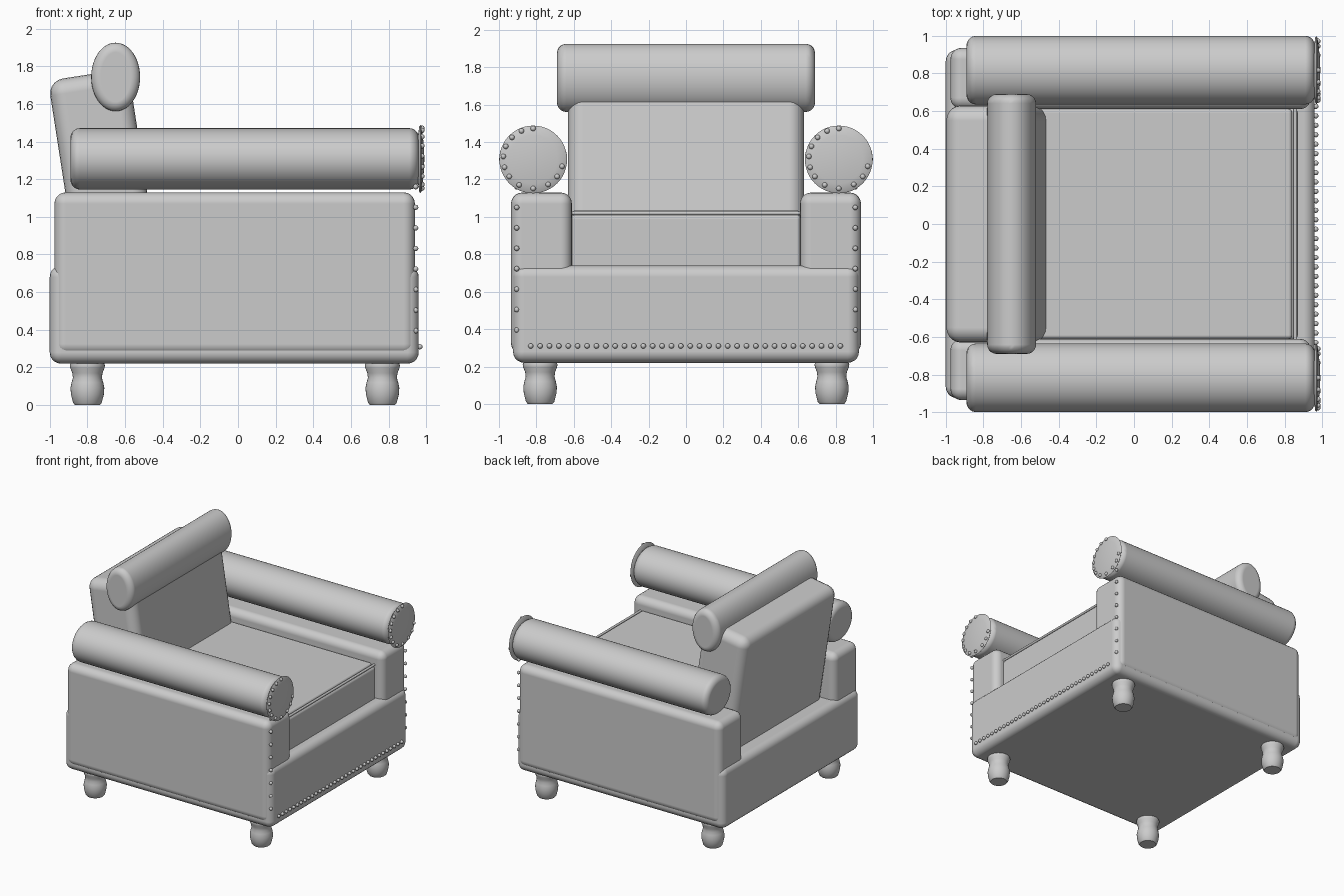
import bpy, bmesh, math
from mathutils import Matrix, Vector

if "Cube" in bpy.data.objects:
    bpy.data.objects.remove(bpy.data.objects["Cube"])


def finish(name, bm, bevel=0.0, segments=5):
    """Turn a bmesh into a smooth shaded object, optionally with rounded edges."""
    bmesh.ops.recalc_face_normals(bm, faces=bm.faces[:])
    me = bpy.data.meshes.new(name)
    bm.to_mesh(me)
    bm.free()
    ob = bpy.data.objects.new(name, me)
    bpy.context.collection.objects.link(ob)
    bpy.ops.object.select_all(action='DESELECT')
    ob.select_set(True)
    bpy.context.view_layer.objects.active = ob
    bpy.ops.object.shade_smooth_by_angle(angle=math.radians(40))
    if bevel:
        mod = ob.modifiers.new("rounding", 'BEVEL')
        mod.width = bevel
        mod.segments = segments
        mod.limit_method = 'ANGLE'
        mod.angle_limit = math.radians(50)
        mod.harden_normals = True
    return ob


def box(name, lo, hi, bevel):
    lo, hi = Vector(lo), Vector(hi)
    bm = bmesh.new()
    bmesh.ops.create_cube(bm, size=1)
    bmesh.ops.scale(bm, vec=hi - lo, verts=bm.verts)
    ob = finish(name, bm, bevel)
    ob.location = (lo + hi) / 2
    return ob


def roll(name, axis, center, length, ra, rz, bevel):
    """Elliptical bolster along x or y; ra is the sideways radius, rz the vertical one."""
    bm = bmesh.new()
    bmesh.ops.create_cone(bm, cap_ends=True, segments=48, radius1=1, radius2=1, depth=length)
    if axis == 'x':
        m = Matrix.Rotation(math.pi / 2, 4, 'Y')
        s = (1, ra, rz)
    else:
        m = Matrix.Rotation(math.pi / 2, 4, 'X')
        s = (ra, 1, rz)
    bmesh.ops.transform(bm, matrix=Matrix.Diagonal((*s, 1)) @ m, verts=bm.verts)
    ob = finish(name, bm, bevel)
    ob.location = center
    return ob


def lathe(name, profile, location, along_x=False, steps=32):
    """Spin (radius, height) points around z, optionally laid along x."""
    bm = bmesh.new()
    vs = [bm.verts.new((r, 0, h)) for r, h in profile]
    es = [bm.edges.new(p) for p in zip(vs, vs[1:])]
    bmesh.ops.spin(bm, geom=vs + es, cent=(0, 0, 0), axis=(0, 0, 1),
                   angle=2 * math.pi, steps=steps)
    bmesh.ops.remove_doubles(bm, verts=bm.verts[:], dist=1e-4)
    if along_x:
        bmesh.ops.rotate(bm, matrix=Matrix.Rotation(math.pi / 2, 3, 'Y'), verts=bm.verts)
    ob = finish(name, bm)
    ob.location = location
    return ob


def studs(name, points, radius=0.014):
    bm = bmesh.new()
    for p in points:
        bmesh.ops.create_uvsphere(bm, u_segments=12, v_segments=8, radius=radius,
                                  matrix=Matrix.Translation(p))
    return finish(name, bm)


# Base and seat
box("base", (-1.0, -0.925, 0.22), (0.96, 0.925, 0.74), 0.06)
box("seat_cushion", (-0.75, -0.615, 0.70), (0.87, 0.615, 1.012), 0.025)
box("seat_top_pad", (-0.75, -0.61, 0.90), (0.84, 0.61, 1.035), 0.02)
roll("seat_piping", 'y', (0.857, 0, 1.02), 1.23, 0.01, 0.01, 0)

# Leaning backrest and its head bolster
tilt = math.radians(-8.8)
back = box("backrest", (-0.215, -0.63, -0.54), (0.215, 0.63, 0.54), 0.08)
back.rotation_euler = (0, tilt, 0)
back.location = (-0.714, 0, 1.222)
roll("head_bolster", 'y', (-0.65, 0, 1.743), 1.38, 0.13, 0.182, 0.05)

# Arms, mirrored on y
for side, label in ((-1, "right"), (1, "left")):
    ys = sorted((side * 0.61, side * 0.936))
    box(f"{label}_arm_panel", (-0.975, ys[0], 0.265), (0.94, ys[1], 1.13), 0.06)
    yc = side * 0.817
    roll(f"{label}_arm_roll", 'x', (0.035, yc, 1.308), 1.85, 0.182, 0.163, 0.05)
    lathe(f"{label}_arm_cap",
          [(0, -0.02), (0.12, -0.006), (0.174, 0.002), (0.181, 0.008), (0.174, 0.013),
           (0.13, 0.02), (0.07, 0.026), (0, 0.029)],
          (0.961, yc, 1.307), along_x=True, steps=48)
    angles = (90, 113, 135, 156, 176, 197, 217, 242, 270, 300, 323, 345)
    studs(f"{label}_arm_cap_studs",
          [(0.977, yc + 0.16 * math.cos(math.radians(a)),
            1.312 + 0.16 * math.sin(math.radians(a))) for a in angles])
    studs(f"{label}_arm_front_studs",
          [(0.944, side * 0.905, 1.16 - 0.1093 * i) for i in range(8)])

# Stud row along the bottom of the front
studs("front_bottom_studs", [(0.966, -0.83 + 1.655 * i / 33, 0.31) for i in range(34)])

# Turned legs
leg = [(0, 0), (0.066, 0), (0.076, 0.012), (0.087, 0.055), (0.09, 0.09), (0.084, 0.12),
       (0.077, 0.145), (0.08, 0.17), (0.09, 0.195), (0.093, 0.21), (0.088, 0.225), (0, 0.225)]
for x, fb in ((0.767, "front"), (-0.80, "back")):
    for y, lr in ((-0.78, "right"), (0.78, "left")):
        lathe(f"{fb}_{lr}_leg", leg, (x, y, 0))
